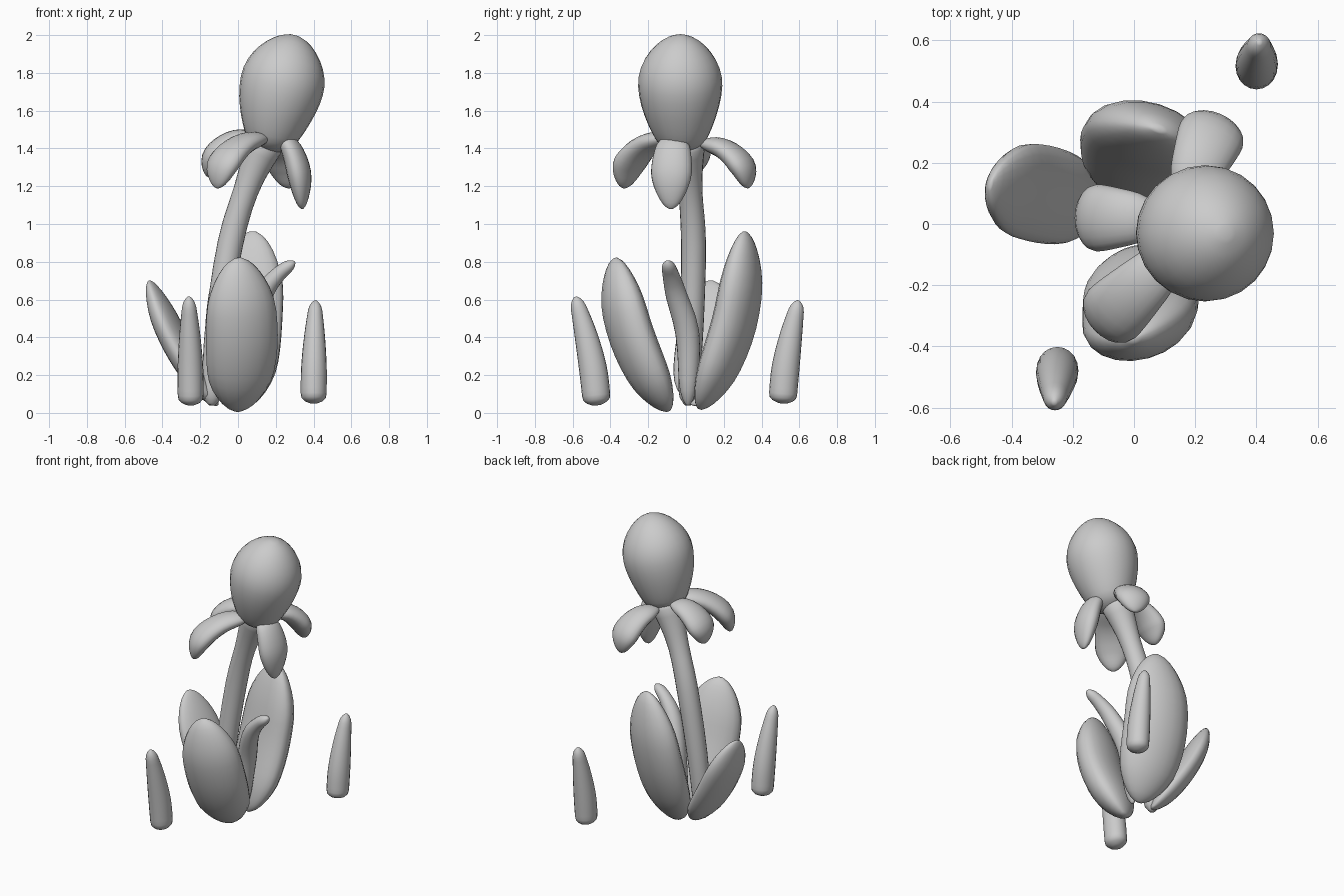
import bpy
import math
from mathutils import Vector

cube = bpy.data.objects.get("Cube")
if cube:
    bpy.data.objects.remove(cube)

grey = bpy.data.materials.new("plain grey")
grey.use_nodes = True
colour = (0.6, 0.6, 0.6, 1)
grey.diffuse_color = colour
grey.node_tree.nodes["Principled BSDF"].inputs["Base Color"].default_value = colour


def spline(stations, place):
    """Catmull-Rom value along a list of numbers or vectors, place from 0 to 1."""
    last = len(stations) - 1
    index = min(int(place * last), last - 1)
    u = place * last - index
    start, end = stations[index], stations[index + 1]
    before = stations[index - 1] if index else start * 2 - end
    after = stations[index + 2] if index + 2 <= last else end * 2 - start
    slope_in, slope_out = (end - before) / 2, (after - start) / 2
    rise = end - start
    return (start + slope_in * u + (rise * 3 - slope_in * 2 - slope_out) * u ** 2
            + (slope_in + slope_out - rise * 2) * u ** 3)


def loft(name, path, width, thickness, taper, side, caps, flat=1, rings=20, sides=20):
    """Sweep an ellipse of the given half sizes along a path. Taper scales it
    on the way, flat squashes the inner face, caps round off the two ends."""
    points = [Vector(point) for point in path]
    side = Vector(side)
    verts, faces = [], []
    for ring in range(rings + 1):
        place = (1 - math.cos(math.pi * ring / rings)) / 2
        inside = min(max(place, 0.002), 0.998)
        ahead = spline(points, min(inside + 0.01, 1))
        behind = spline(points, max(inside - 0.01, 0))
        tangent = (ahead - behind).normalized()
        wide = (side - tangent * side.dot(tangent)).normalized()
        inner = tangent.cross(wide)
        gap = max(0, 1 - inside / caps[0], 1 - (1 - inside) / caps[1])
        scale = spline(taper, inside) * math.sqrt(1 - gap * gap)
        centre = spline(points, place)
        for corner in range(sides):
            angle = math.tau * corner / sides
            depth = math.sin(angle) * thickness
            if depth > 0:
                depth *= flat
            verts.append(centre + scale * (wide * math.cos(angle) * width + inner * depth))
    for ring in range(rings):
        low, high = ring * sides, (ring + 1) * sides
        for corner in range(sides):
            following = (corner + 1) % sides
            faces.append((low + corner, low + following, high + following, high + corner))
    faces.append(tuple(reversed(range(sides))))
    faces.append(tuple(range(rings * sides, len(verts))))
    mesh = bpy.data.meshes.new(name)
    mesh.from_pydata(verts, [], faces)
    mesh.shade_smooth()
    mesh.materials.append(grey)
    obj = bpy.data.objects.new(name, mesh)
    bpy.context.collection.objects.link(obj)


def leaf(name, root, middle, tip, width, thickness, side):
    """Broad leaf with a bulging back and a flatter inner face."""
    loft(name, (root, middle, tip), width, thickness, (0.7, 1, 1, 0.8), side,
         caps=(0.25, 0.35), flat=0.7)


def petal(name, root, tip):
    """Petal that leaves its root level and bends down in a quarter ellipse."""
    root, tip = Vector(root), Vector(tip)
    span = tip - root
    path = []
    for step in range(4):
        angle = math.pi / 2 * step / 3
        out = math.sin(angle)
        drop = 1 - math.cos(angle)
        path.append(root + Vector((span.x * out, span.y * out, span.z * drop)))
    loft(name, path, 0.11, 0.063, (0.55, 0.85, 1, 0.8), (-span.y, span.x, 0),
         caps=(0.25, 0.38))


def sprout(name, root, tip):
    """Tapering shoot that leans further out the higher it gets."""
    root, tip = Vector(root), Vector(tip)
    path = []
    for step in range(4):
        height = step / 3
        point = root.lerp(tip, height ** 1.5)
        point.z = root.z + (tip.z - root.z) * height
        path.append(point)
    loft(name, path, 0.068, 0.074, (1, 1, 0.8, 0.45), (1, 0, 0), caps=(0.08, 0.1))


across = (0, 1, 0)

# Flower head and stem
loft("flower_bud", [(0.16, -0.02, 1.38), (0.22, -0.03, 1.68), (0.3, -0.03, 2)],
     width=0.222, thickness=0.222, taper=(0.45, 0.78, 0.98, 1, 0.9),
     side=across, caps=(0.12, 0.42), sides=24)
loft("stem", [(-0.14, 0.01, 0.04), (-0.11, 0.03, 0.45), (-0.04, 0.04, 0.9),
              (0.05, 0.02, 1.2), (0.16, 0, 1.47)],
     width=0.066, thickness=0.068, taper=(0.8, 0.95, 1, 1, 1.6),
     side=across, caps=(0.05, 0.05))

# Broad leaves around the stem, each rolled slightly
leaf("front_leaf", root=(0, -0.09, 0.01), middle=(0.02, -0.27, 0.41), tip=(0, -0.375, 0.82),
     width=0.19, thickness=0.13, side=(1, 0.3, 0))
leaf("back_leaf", root=(0.02, 0.07, 0.02), middle=(0.03, 0.24, 0.48), tip=(0.08, 0.31, 0.96),
     width=0.205, thickness=0.125, side=(-1, 0.3, 0))
leaf("side_leaf", root=(-0.11, 0.05, 0.04), middle=(-0.31, 0.1, 0.36), tip=(-0.47, 0.13, 0.7),
     width=0.155, thickness=0.08, side=(-0.25, -1, 0))

# Thin leaf curling outwards
loft("curled_leaf", [(0.02, 0.01, 0.04), (0.06, 0.01, 0.4), (0.13, -0.05, 0.62),
                     (0.21, -0.08, 0.73), (0.3, -0.1, 0.8)],
     width=0.063, thickness=0.058, taper=(0.7, 1, 0.9, 0.7, 0.5),
     side=across, caps=(0.1, 0.12))

# Drooping petals below the bud
petal("front_petal", root=(0.16, -0.07, 1.46), tip=(-0.11, -0.33, 1.19))
petal("left_petal", root=(0.1, 0.02, 1.47), tip=(-0.16, 0.02, 1.25))
petal("right_petal", root=(0.22, -0.06, 1.45), tip=(0.34, -0.08, 1.08))
petal("back_petal", root=(0.16, 0.07, 1.43), tip=(0.27, 0.33, 1.19))

# Loose sprouts beside the plant
sprout("front_sprout", root=(-0.25, -0.47, 0.04), tip=(-0.26, -0.585, 0.615))
sprout("back_sprout", root=(0.4, 0.51, 0.05), tip=(0.41, 0.595, 0.595))
